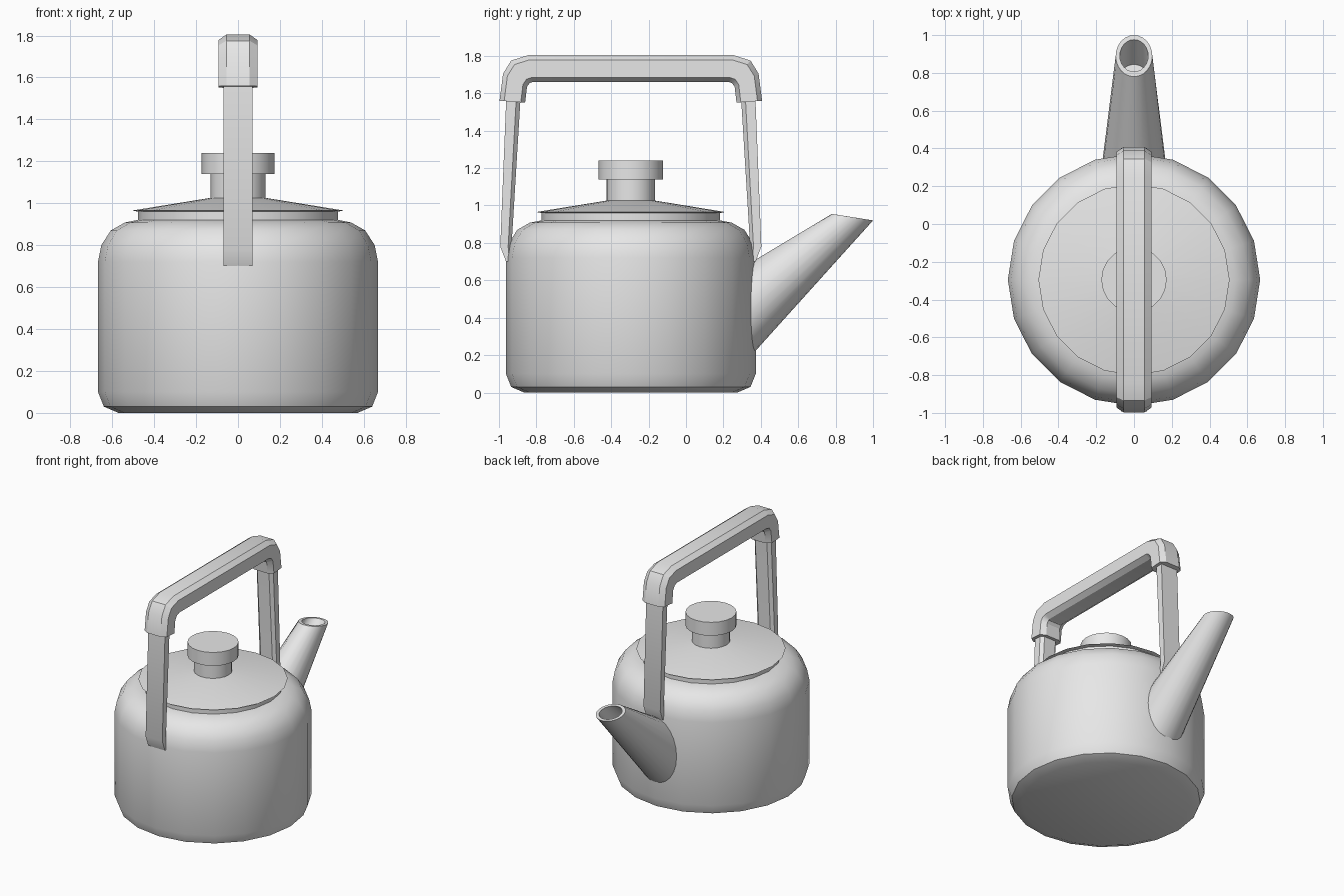
import bpy
import bmesh
from math import sin, cos, pi, radians
from mathutils import Vector

cube = bpy.data.objects.get("Cube")
if cube:
    bpy.data.objects.remove(cube, do_unlink=True)

CENTRE = -0.295   # y of the pot axis
SIDES = 20

metal = bpy.data.materials.new("light grey")
metal.use_nodes = True
GREY = (0.8, 0.8, 0.8, 1)
metal.diffuse_color = GREY
metal.node_tree.nodes["Principled BSDF"].inputs["Base Color"].default_value = GREY


def loft(name, rings, location=(0, 0, 0)):
    """Skin closed rings of points, cap both ends, smooth below 30 degrees."""
    bm = bmesh.new()
    loops = [[bm.verts.new(p) for p in ring] for ring in rings]
    n = len(loops[0])
    for a, b in zip(loops, loops[1:]):
        for i in range(n):
            j = (i + 1) % n
            bm.faces.new((a[i], a[j], b[j], b[i]))
    bm.faces.new(loops[0])
    bm.faces.new(loops[-1])
    bmesh.ops.recalc_face_normals(bm, faces=bm.faces)
    mesh = bpy.data.meshes.new(name)
    bm.to_mesh(mesh)
    bm.free()
    mesh.materials.append(metal)
    obj = bpy.data.objects.new(name, mesh)
    obj.location = location
    bpy.context.collection.objects.link(obj)
    bpy.ops.object.select_all(action='DESELECT')
    obj.select_set(True)
    bpy.context.view_layer.objects.active = obj
    bpy.ops.object.shade_smooth_by_angle(angle=radians(30))
    return obj


def lathe(name, profile):
    """Turn a (radius, height) profile around the pot axis."""
    turns = [2 * pi * i / SIDES for i in range(SIDES)]
    rings = [[(r * cos(a), r * sin(a), z) for a in turns] for r, z in profile]
    return loft(name, rings, (0, CENTRE, 0))


def sweep(name, stations, section, y=0.0):
    """Each station is outer (y, z), inner (y, z) and half width."""
    rings = []
    for outer, inner, half in stations:
        o, i = Vector((0, *outer)), Vector((0, *inner))
        rings.append([o.lerp(i, t) + Vector((half * x, 0, 0)) for x, t in section])
    return loft(name, rings, (0, y, 0))


# Pot and lid
lathe("pot_body", [(0.57, 0), (0.64, 0.03), (0.668, 0.1), (0.668, 0.72),
                   (0.652, 0.8), (0.607, 0.87), (0.54, 0.908), (0.47, 0.922)])
lathe("lid_rim", [(0.477, 0.915), (0.477, 0.964)])
lathe("lid", [(0.477, 0.96), (0.506, 0.965), (0.13, 1.026)])
lathe("lid_knob", [(0.13, 1.02), (0.13, 1.14), (0.173, 1.14), (0.173, 1.24)])

# Spout: outer wall, lip, then the inner wall down to a floor
circle = [(sin(2 * pi * i / 24), (1 - cos(2 * pi * i / 24)) / 2) for i in range(24)]
sweep("spout", [((0.31, 0.673), (0.31, 0.154), 0.17),
                ((0.78, 0.955), (1.0, 0.92), 0.097),
                ((0.806, 0.951), (0.976, 0.924), 0.075),
                ((0.63, 0.82), (0.845, 0.775), 0.09)], circle)

# Handle straps, one at the front and one at the back
strap = [(-1, 0), (1, 0), (1, 0.7), (0.7, 1), (-0.7, 1), (-1, 0.7)]
for name, s in (("front_strap", -1), ("back_strap", 1)):
    path = [((0.667, 0.7), (0.64, 0.7)), ((0.698, 0.78), (0.638, 0.78)),
            ((0.665, 1.6), (0.588, 1.6))]
    sweep(name, [((s * a, z), (s * b, w), 0.069) for (a, z), (b, w) in path],
          strap, CENTRE)

# Chamfered grip bending down over both straps
grip = [(-0.6, 0), (0.6, 0), (1, 0.18), (1, 0.83),
        (0.6, 1), (-0.6, 1), (-1, 0.83), (-1, 0.18)]
half_path = [((0.702, 1.56), (0.565, 1.55)), ((0.683, 1.705), (0.555, 1.635)),
             ((0.64, 1.775), (0.54, 1.655)), ((0.545, 1.805), (0.525, 1.66))]
bends = [((-a, z), (-b, w), 0.092) for (a, z), (b, w) in half_path]
bends += [(o, i, 0.092) for o, i in reversed(half_path)]
sweep("handle_grip", bends, grip, CENTRE)
